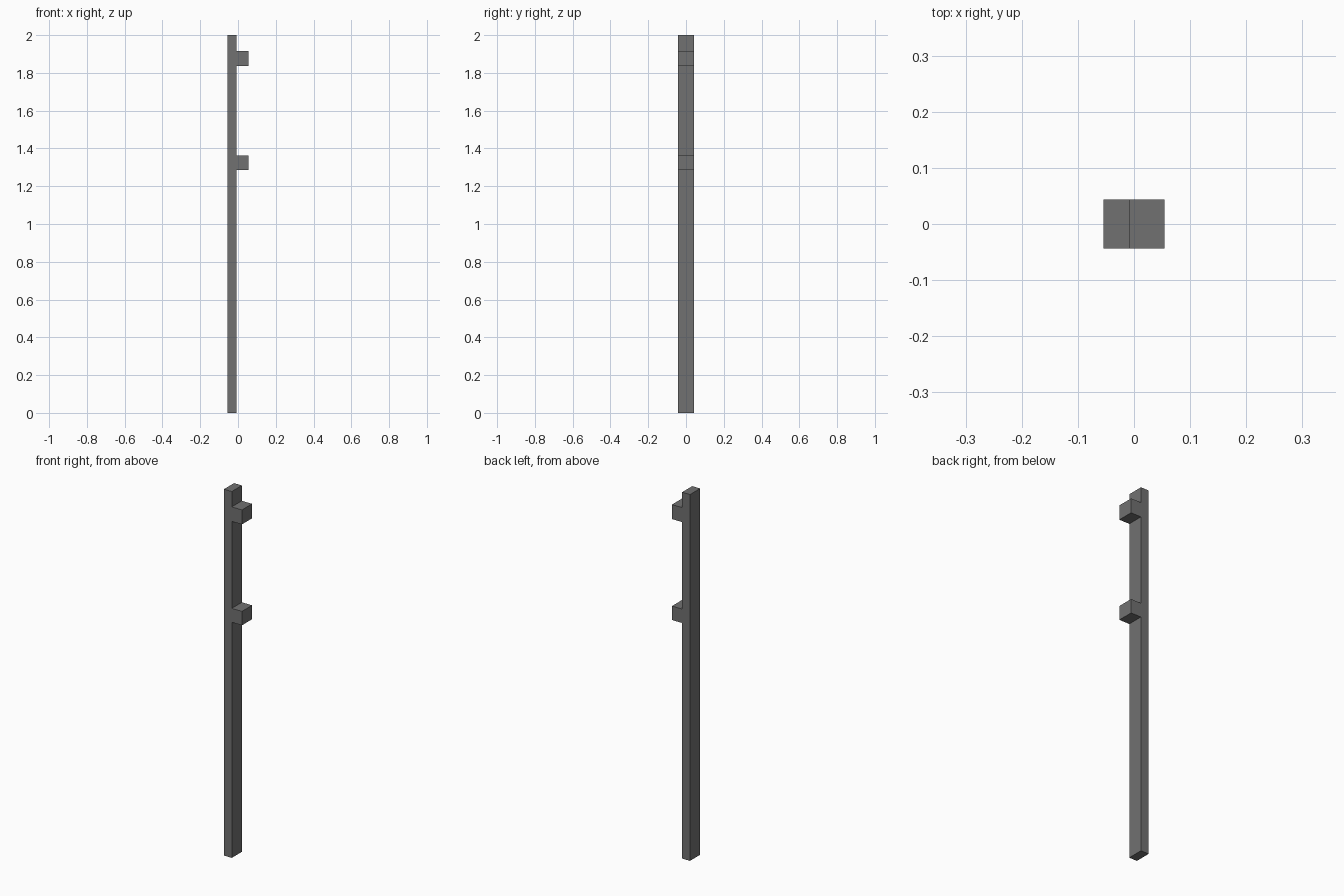
import bpy, bmesh

if "Cube" in bpy.data.objects:
    bpy.data.objects.remove(bpy.data.objects["Cube"])

HALF_X, HALF_Y, HEIGHT = 0.0545, 0.0435, 2.0
POST_X = -0.007                                # right-hand face of the post
PEGS = [(1.286, 1.362), (1.837, 1.916)]        # bottom and top of each peg

# Side profile: a straight post with square pegs on its right edge
profile = [(-HALF_X, 0), (POST_X, 0)]
for low, high in PEGS:
    profile += [(POST_X, low), (HALF_X, low), (HALF_X, high), (POST_X, high)]
profile += [(POST_X, HEIGHT), (-HALF_X, HEIGHT)]

# Extrude the profile from front to back
bm = bmesh.new()
front = bm.faces.new([bm.verts.new((x, -HALF_Y, z)) for x, z in profile])
result = bmesh.ops.extrude_face_region(bm, geom=[front], use_keep_orig=True)
back = [g for g in result["geom"] if isinstance(g, bmesh.types.BMVert)]
bmesh.ops.translate(bm, verts=back, vec=(0, 2 * HALF_Y, 0))
bmesh.ops.recalc_face_normals(bm, faces=bm.faces)

mesh = bpy.data.meshes.new("pegged_post")
bm.to_mesh(mesh)
bm.free()
post = bpy.data.objects.new("pegged_post", mesh)
bpy.context.collection.objects.link(post)

# Single dark grey colour
grey = bpy.data.materials.new("dark grey")
grey.diffuse_color = (0.165, 0.165, 0.165, 1)
grey.use_nodes = True
grey.node_tree.nodes["Principled BSDF"].inputs["Base Color"].default_value = grey.diffuse_color
mesh.materials.append(grey)
